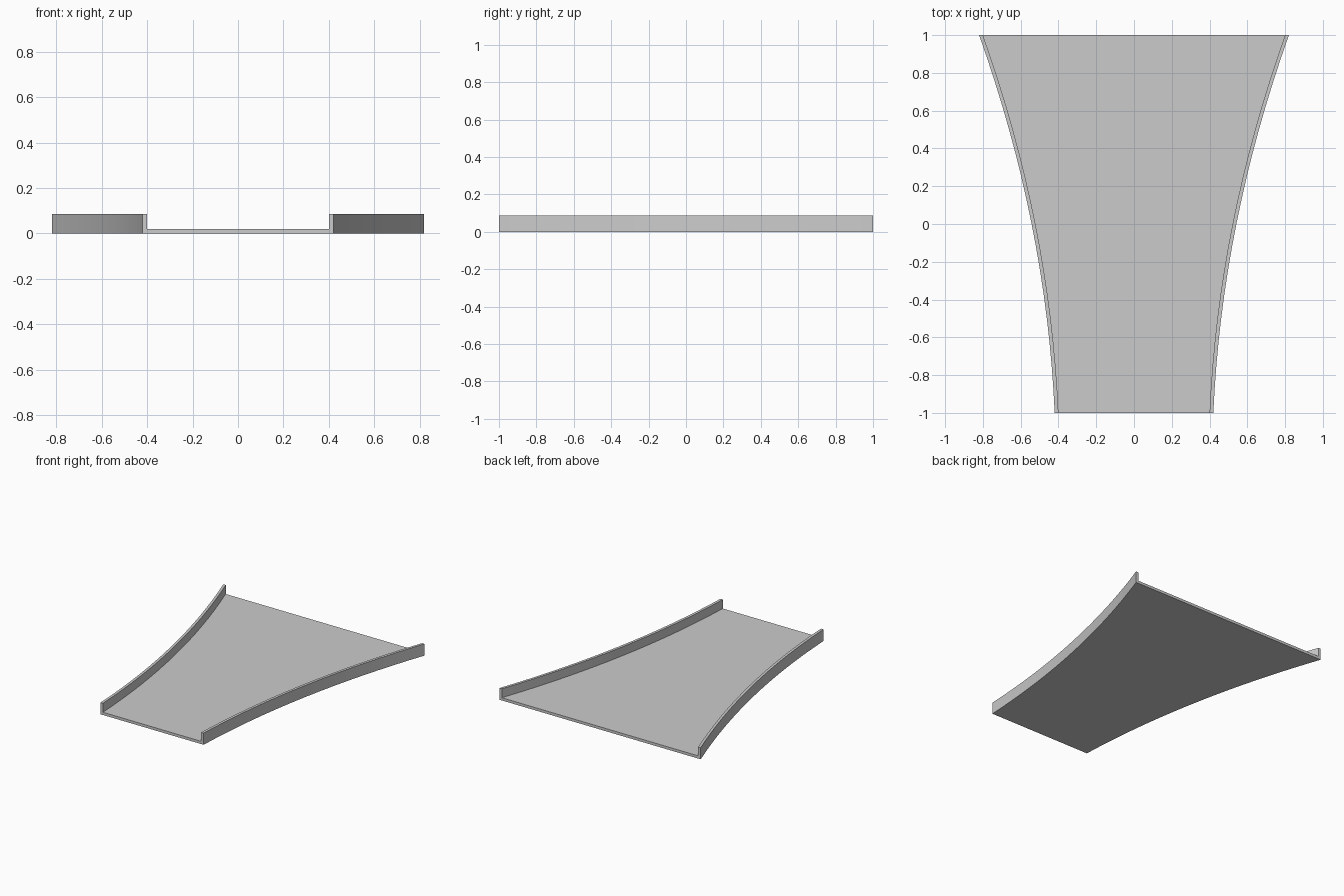
import bpy, bmesh, math

if "Cube" in bpy.data.objects:
    bpy.data.objects.remove(bpy.data.objects["Cube"])

SEGMENTS = 16
FLOOR, HEIGHT, WALL = 0.02, 0.086, 0.02


def half_width(y):
    # gently flaring outer edge: 0.42 at the front, 0.82 at the back
    return 0.542 + 0.2 * y + 0.078 * y * y


def section(y):
    # U-shaped cross-section: floor with an upright wall on each side
    w = half_width(y)
    i = w - WALL
    return [(-w, 0), (w, 0), (w, HEIGHT), (i, HEIGHT),
            (i, FLOOR), (-i, FLOOR), (-i, HEIGHT), (-w, HEIGHT)]


# flared tray lofted from front to back
bm = bmesh.new()
rings = []
for k in range(SEGMENTS + 1):
    y = -1 + 2 * k / SEGMENTS
    rings.append([bm.verts.new((x, y, z)) for x, z in section(y)])
for a, b in zip(rings, rings[1:]):
    for j in range(len(a)):
        n = (j + 1) % len(a)
        bm.faces.new((a[j], a[n], b[n], b[j]))

# open ends: cap only the thickness of the floor and walls
for r in (rings[0], rings[-1]):
    bm.faces.new((r[0], r[1], r[4], r[5]))
    bm.faces.new((r[1], r[2], r[3], r[4]))
    bm.faces.new((r[0], r[5], r[6], r[7]))
bmesh.ops.recalc_face_normals(bm, faces=bm.faces)

mesh = bpy.data.meshes.new("flared_tray")
bm.to_mesh(mesh)
bm.free()
tray = bpy.data.objects.new("flared_tray", mesh)
bpy.context.collection.objects.link(tray)
bpy.context.view_layer.objects.active = tray
tray.select_set(True)
bpy.ops.object.shade_smooth_by_angle(angle=math.radians(30))
